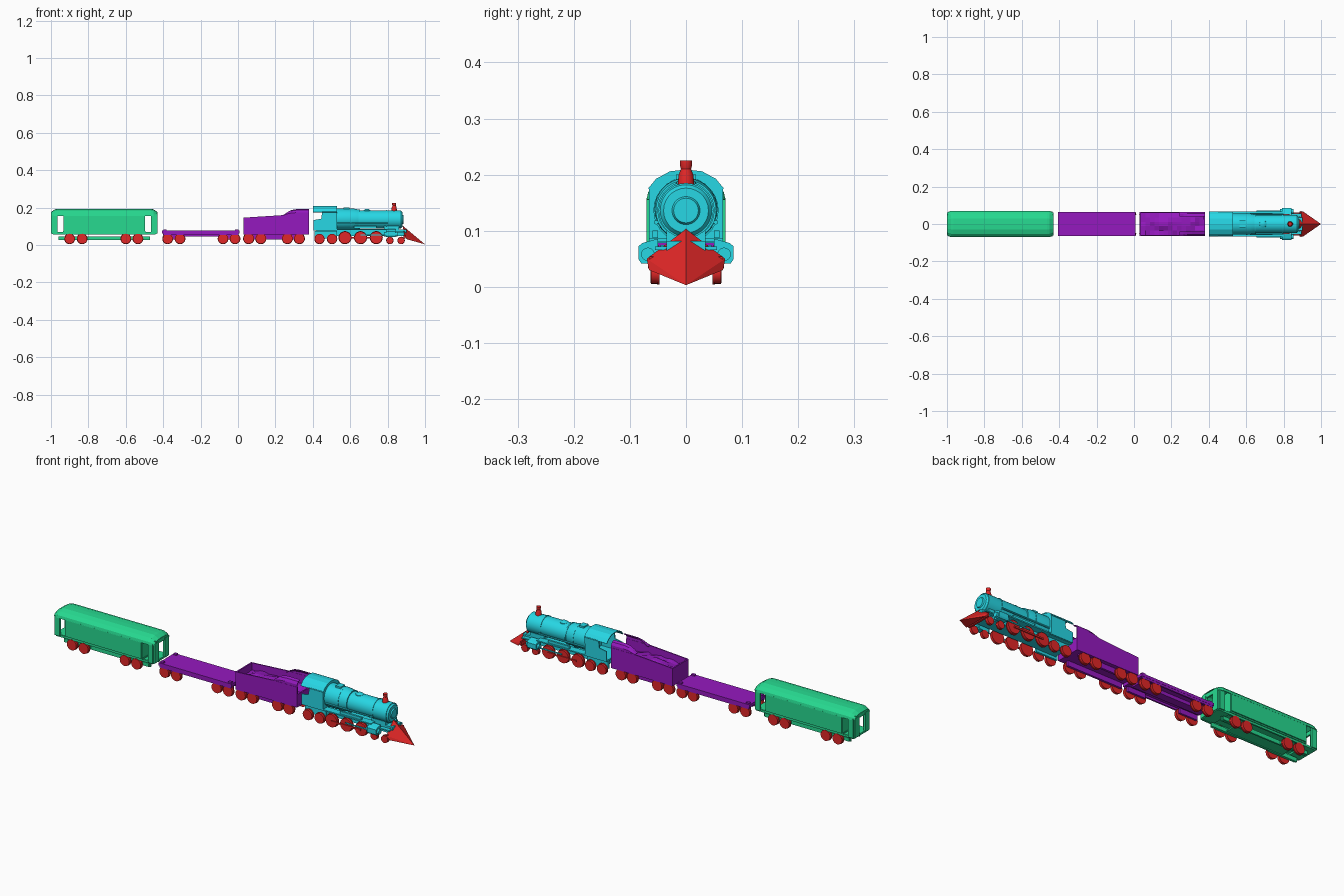
import bpy, bmesh, math, random
from mathutils import Matrix, Vector

if "Cube" in bpy.data.objects:
    bpy.data.objects.remove(bpy.data.objects["Cube"])

random.seed(4)

def material(name, rgb):
    m = bpy.data.materials.new(name)
    m.diffuse_color = (*rgb, 1)
    m.use_nodes = True
    m.node_tree.nodes["Principled BSDF"].inputs["Base Color"].default_value = m.diffuse_color
    return m

RED = material("red", (0.75, 0.02, 0.02))
CYAN = material("cyan", (0.02, 0.68, 0.78))
PURPLE = material("purple", (0.3, 0.01, 0.52))
GREEN = material("green", (0.02, 0.7, 0.28))

def finish(name, bm, mat, thick=0, smooth=False):
    bmesh.ops.recalc_face_normals(bm, faces=bm.faces)
    me = bpy.data.meshes.new(name)
    bm.to_mesh(me)
    bm.free()
    me.materials.append(mat)
    ob = bpy.data.objects.new(name, me)
    bpy.context.collection.objects.link(ob)
    if thick:
        s = ob.modifiers.new("thickness", 'SOLIDIFY')
        s.thickness, s.offset = thick, 0
    if smooth:
        bpy.context.view_layer.objects.active = ob
        ob.select_set(True)
        bpy.ops.object.shade_smooth_by_angle(angle=math.radians(35))
        ob.select_set(False)
    return ob

def box(name, mat, x, y, z):
    bm = bmesh.new()
    size = [b - a for a, b in (x, y, z)]
    mid = [(a + b) / 2 for a, b in (x, y, z)]
    bmesh.ops.create_cube(bm, size=1, matrix=Matrix.Translation(mid) @ Matrix.Diagonal((*size, 1)))
    return finish(name, bm, mat)

def pair(name, mat, x, y, z):
    for s in (-1, 1):
        box(name, mat, x, sorted((s * y[0], s * y[1])), z)

def loft(name, mat, rings, closed=True, caps=True, thick=0, smooth=False):
    bm = bmesh.new()
    vs = [[bm.verts.new(p) for p in r] for r in rings]
    n = len(rings[0])
    for a, b in zip(vs, vs[1:]):
        for i in range(n if closed else n - 1):
            j = (i + 1) % n
            bm.faces.new((a[i], a[j], b[j], b[i]))
    if caps:
        bm.faces.new(vs[0])
        bm.faces.new(vs[-1])
    return finish(name, bm, mat, thick, smooth)

def turned(name, mat, origin, axis, profile, n=24):
    """Surface of revolution: profile is (distance along axis, radius)."""
    rot = Vector((0, 0, 1)).rotation_difference(Vector(axis)).to_matrix()
    o = Vector(origin)
    rings = [[o + rot @ Vector((r * math.cos(2 * math.pi * i / n), r * math.sin(2 * math.pi * i / n), d))
              for i in range(n)] for d, r in profile]
    return loft(name, mat, rings, smooth=True)

def plate(name, mat, pts, y0, y1):
    return loft(name, mat, [[(x, y, z) for x, z in pts] for y in (y0, y1)])

def arch(half):
    return [(-y, z) for y, z in half] + [(y, z) for y, z in reversed(half) if y > 0]

def wheels(name, xs, r, y=0.047, n=20):
    for x in xs:
        for s in (-1, 1):
            turned(name, RED, (x, s * y, r + 0.004), (0, s, 0),
                   [(0, r), (0.004, r), (0.004, r * .93), (0.015, r * .93)], n)

# ---------- passenger car ----------
CX = -0.715
roof = arch([(.069, .155), (.066, .168), (.052, .182), (.028, .19), (0, .191)])
def roof_ring(x, ky, dz):
    return [(x, y * ky, z + dz * (z - .155) / .036) for y, z in roof]
loft("car_roof", GREEN, [roof_ring(CX + d, k, h) for d, k, h in
     [(-.284, .86, -.016), (-.262, 1, -.002), (-.25, 1, 0), (.25, 1, 0), (.262, 1, -.002), (.284, .86, -.016)]],
     closed=False, caps=False, thick=.003)
pair("car_side", GREEN, (CX - .215, CX + .215), (.064, .07), (.072, .158))
box("car_floor", GREEN, (CX - .22, CX + .22), (-.064, .064), (.066, .074))
pair("car_sill", GREEN, (CX - .275, CX + .275), (.052, .06), (.056, .066))
pair("car_lower_skirt", GREEN, (CX - .245, CX + .245), (.03, .038), (.026, .046))
box("car_centre_beam", GREEN, (CX - .16, CX + .16), (-.03, .03), (.03, .036))
for s in (-1, 1):
    def span(a, b):
        return sorted((CX + s * a, CX + s * b))
    # bulkhead, end frame and corner posts leave the doorways open
    box("car_bulkhead", GREEN, span(.212, .218), (-.066, .066), (.07, .17))
    pair("car_end_frame", GREEN, span(.274, .284), (.024, .058), (.062, .162))
    pair("car_corner_post", GREEN, span(.25, .278), (.056, .066), (.062, .16))
    box("car_end_header", GREEN, span(.274, .282), (-.052, .052), (.152, .172))
    box("car_end_step", GREEN, span(.215, .28), (-.058, .058), (.058, .068))
    pair("car_truck_frame", GREEN, span(.09, .24), (.038, .045), (.028, .046))
wheels("car_wheel", [-.9, -.833, -.6, -.535], .029)

# ---------- flat car ----------
box("flat_car_deck", PURPLE, (-.405, .008), (-.064, .064), (.062, .076))
pair("flat_car_rail", PURPLE, (-.40, .004), (.055, .063), (.052, .063))
box("flat_car_beam", PURPLE, (-.39, -.006), (-.02, .02), (.045, .063))
for x in (-.39, -.006):
    pair("flat_car_stake", PURPLE, (x - .009, x + .009), (.046, .06), (.075, .083))
for x in (-.343, -.047):
    pair("flat_car_truck_frame", PURPLE, (x - .05, x + .05), (.036, .046), (.03, .055))
wheels("flat_car_wheel", [-.376, -.31, -.08, -.016], .029)

# ---------- tender ----------
side = [(.03, .056), (.38, .056), (.38, .16), (.25, .16), (.03, .146)]
for s in (-1, 1):
    plate("tender_side", PURPLE, side, s * .059, s * .065)
    # raised curved side sheet at the front
    hood = [(.062, .158), (.062, .172), (.054, .184), (.04, .189)]
    rings = [[(x, s * y, .158 + (z - .158) * k) for y, z in hood]
             for x, k in ((.245, .05), (.265, .5), (.285, .85), (.31, 1), (.38, 1))]
    loft("tender_hood", PURPLE, rings, closed=False, caps=False, thick=.004)
box("tender_back", PURPLE, (.03, .037), (-.064, .064), (.056, .146))
box("tender_floor", PURPLE, (.03, .38), (-.06, .06), (.056, .066))
box("tender_front", PURPLE, (.372, .379), (-.06, .06), (.06, .12))
pair("tender_truck_frame", PURPLE, (.04, .35), (.034, .045), (.03, .058))
# uneven coal heap
coal = [[(.037 + .336 * i / 14, -.059 + .118 * j / 5,
          .112 + .02 * math.sin(math.pi * i / 14) * (1 - abs(j - 2.5) / 4) + random.uniform(-.006, .006))
         for j in range(6)] for i in range(15)]
loft("tender_coal", PURPLE, coal, closed=False, caps=False)
wheels("tender_wheel", [.057, .122, .264, .328], .03)

# ---------- locomotive cab ----------
for s in (-1, 1):
    plate("cab_side", CYAN, [(.405, .08), (.527, .08), (.527, .178), (.45, .178), (.445, .14), (.405, .133)],
          s * .06, s * .066)
cab = arch([(.066, .174), (.052, .191), (.028, .204), (0, .207)])
loft("cab_roof", CYAN, [[(x, y, z) for y, z in cab] for x in (.402, .53)], closed=False, caps=False, thick=.004)
cab_wall = [(-.064, .08)] + cab + [(.064, .08)]
loft("cab_front", CYAN, [[(x, y, z) for y, z in cab_wall] for x in (.521, .528)])
box("cab_floor", CYAN, (.405, .53), (-.062, .062), (.078, .086))

# ---------- boiler ----------
AX = (1, 0, 0)
turned("firebox", CYAN, (.52, 0, .138), AX, [(0, .057), (.1, .056), (.13, .05)], 28)
turned("boiler", CYAN, (.6, 0, .136), AX,
       [(0, .049), (.272, .049), (.272, .046), (.28, .04), (.28, .025), (.286, .022)], 28)
for x, r in ((.60, .058), (.645, .054), (.79, .051)):
    turned("boiler_band", CYAN, (x, 0, .1365), AX, [(0, r), (.007, r)], 28)
box("boiler_saddle", CYAN, (.78, .86), (-.035, .035), (.06, .1))
turned("steam_dome", CYAN, (.69, 0, .17), (0, 0, 1), [(0, .02), (.015, .019), (.021, .01)], 16)
box("safety_valve", CYAN, (.565, .595), (-.018, .018), (.185, .2))
turned("chimney", RED, (.835, 0, .18), (0, 0, 1),
       [(0, .015), (.02, .013), (.03, .009), (.037, .011), (.045, .011)], 20)

# ---------- frame and running gear ----------
box("main_frame", CYAN, (.42, .9), (-.035, .035), (.048, .082))
pair("running_board", CYAN, (.52, .8), (.03, .066), (.08, .086))
pair("front_running_board", CYAN, (.84, .895), (.03, .055), (.066, .072))
pair("side_tank", CYAN, (.62, .74), (.05, .06), (.087, .1))
pair("trailing_frame", CYAN, (.41, .53), (.035, .045), (.035, .075))
for s in (-1, 1):
    # cylinder block with bevelled section
    sec = [(.05, .042), (.08, .042), (.085, .05), (.085, .072), (.078, .078), (.05, .086)]
    loft("cylinder_block", CYAN, [[(x, s * y, z) for y, z in sec] for x in (.79, .842)])
    turned("cylinder_cover", CYAN, (.78, s * .068, .058), AX, [(0, .012), (.072, .012)], 16)
    turned("running_pipe", CYAN, (.53, s * .053, .115), AX, [(0, .004), (.27, .004)], 8)
pair("connecting_rod", CYAN, (.655, .8), (.067, .071), (.05, .056))
pair("coupling_rod", RED, (.575, .74), (.063, .068), (.034, .042))
wheels("trailing_wheel", [.436, .503], .028)
wheels("driving_wheel", [.572, .655, .739], .035, .048, 24)
wheels("leading_wheel", [.812, .872], .02)
box("buffer_beam", RED, (.885, .895), (-.066, .066), (.034, .054))

# ---------- cowcatcher ----------
bm = bmesh.new()
for p in [(.88, 0, .103), (1, 0, .003), (.89, .07, .05), (.89, -.07, .05),
          (.905, .066, .03), (.905, -.066, .03), (.9, 0, .035)]:
    bm.verts.new(p)
bmesh.ops.convex_hull(bm, input=bm.verts)
finish("cowcatcher", bm, RED)
